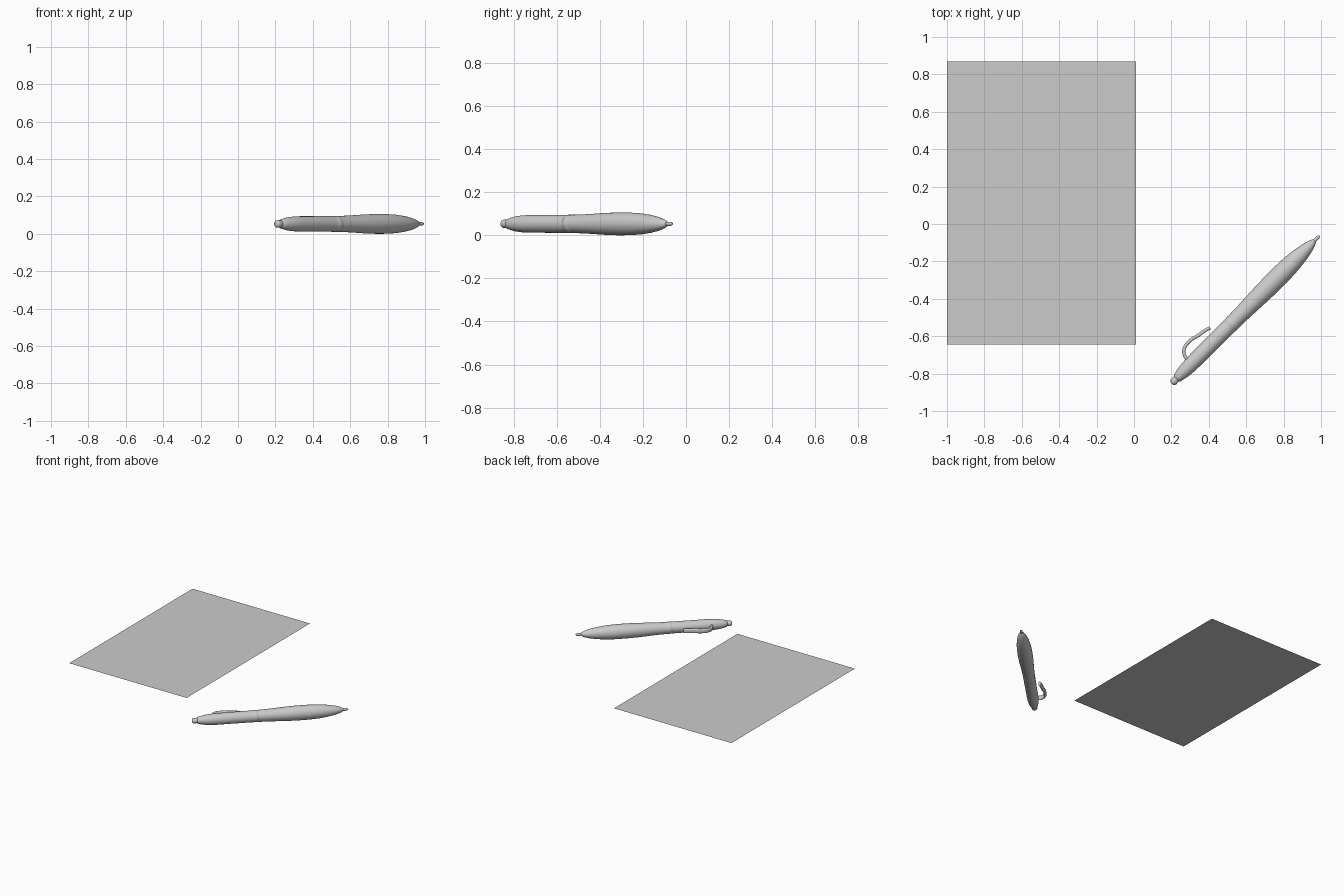
import bpy, bmesh, math
from mathutils import Matrix

if "Cube" in bpy.data.objects:
    bpy.data.objects.remove(bpy.data.objects["Cube"])

# Pen frame: local x runs along the pen from button to nib
PEN = Matrix.Translation((0.202, -0.853, 0.053)) @ Matrix.Rotation(math.radians(45), 4, 'Z')


def link(name, bm):
    me = bpy.data.meshes.new(name)
    bm.to_mesh(me)
    bm.free()
    ob = bpy.data.objects.new(name, me)
    bpy.context.collection.objects.link(ob)
    return ob


def lathe(name, profile, sides=40):
    """Revolve (distance along pen, radius) points about the pen axis."""
    bm = bmesh.new()
    vs = [bm.verts.new((s, r, 0)) for s, r in profile]
    es = [bm.edges.new(p) for p in zip(vs, vs[1:])]
    bmesh.ops.spin(bm, geom=vs + es, cent=(0, 0, 0), axis=(1, 0, 0),
                   angle=math.tau, steps=sides, use_duplicate=False)
    bmesh.ops.remove_doubles(bm, verts=bm.verts, dist=1e-5)
    bmesh.ops.recalc_face_normals(bm, faces=bm.faces)
    ob = link(name, bm)
    ob.matrix_world = PEN
    bpy.ops.object.select_all(action='DESELECT')
    ob.select_set(True)
    bpy.context.view_layer.objects.active = ob
    bpy.ops.object.shade_smooth_by_angle(angle=math.radians(40))
    return ob


# Sheet of paper
bm = bmesh.new()
bm.faces.new([bm.verts.new((x, y, 0.1)) for x, y in
              ((-1, -0.645), (0.01, -0.645), (0.01, 0.87), (-1, 0.87))])
link("paper_sheet", bm)

# Pen body parts
lathe("push_button", [(0, 0), (0.001, 0.012), (0.006, 0.018), (0.014, 0.02),
                      (0.03, 0.019), (0.06, 0.018), (0.06, 0)])
lathe("upper_barrel", [(0.036, 0), (0.036, 0.02), (0.04, 0.024), (0.06, 0.029), (0.09, 0.035),
                       (0.13, 0.039), (0.18, 0.041), (0.26, 0.041), (0.34, 0.0415),
                       (0.434, 0.042), (0.434, 0)])
lathe("middle_ring", [(0.433, 0), (0.433, 0.041), (0.436, 0.0425), (0.468, 0.043),
                      (0.471, 0.0415), (0.471, 0)])
lathe("lower_grip", [(0.47, 0), (0.47, 0.0425), (0.53, 0.044), (0.6, 0.047), (0.68, 0.051),
                     (0.76, 0.053), (0.84, 0.0525), (0.91, 0.049), (0.97, 0.042),
                     (1.02, 0.033), (1.055, 0.023), (1.075, 0.014), (1.08, 0.01), (1.08, 0)])
lathe("nib", [(1.07, 0), (1.07, 0.01), (1.1, 0.0095), (1.111, 0.008),
              (1.117, 0.004), (1.118, 0)])

# Pocket clip: rounded strip following a bent path beside the barrel
cu = bpy.data.curves.new("pocket_clip", 'CURVE')
cu.dimensions = '2D'
cu.fill_mode = 'NONE'
cu.extrude, cu.bevel_depth, cu.bevel_resolution = 0.008, 0.009, 3
cu.use_fill_caps = True
cu.resolution_u = 8
path = [(0.152, 0.025), (0.154, 0.055), (0.178, 0.084), (0.228, 0.093),
        (0.286, 0.081), (0.326, 0.075), (0.356, 0.066)]
sp = cu.splines.new('BEZIER')
sp.bezier_points.add(len(path) - 1)
for p, (x, y) in zip(sp.bezier_points, path):
    p.co = (x, y, 0)
    p.handle_left_type = p.handle_right_type = 'AUTO'
clip = bpy.data.objects.new("pocket_clip", cu)
clip.matrix_world = PEN
bpy.context.collection.objects.link(clip)
bpy.ops.object.select_all(action='DESELECT')
clip.select_set(True)
bpy.context.view_layer.objects.active = clip
bpy.ops.object.convert(target='MESH')
bpy.ops.object.shade_smooth_by_angle(angle=math.radians(40))
